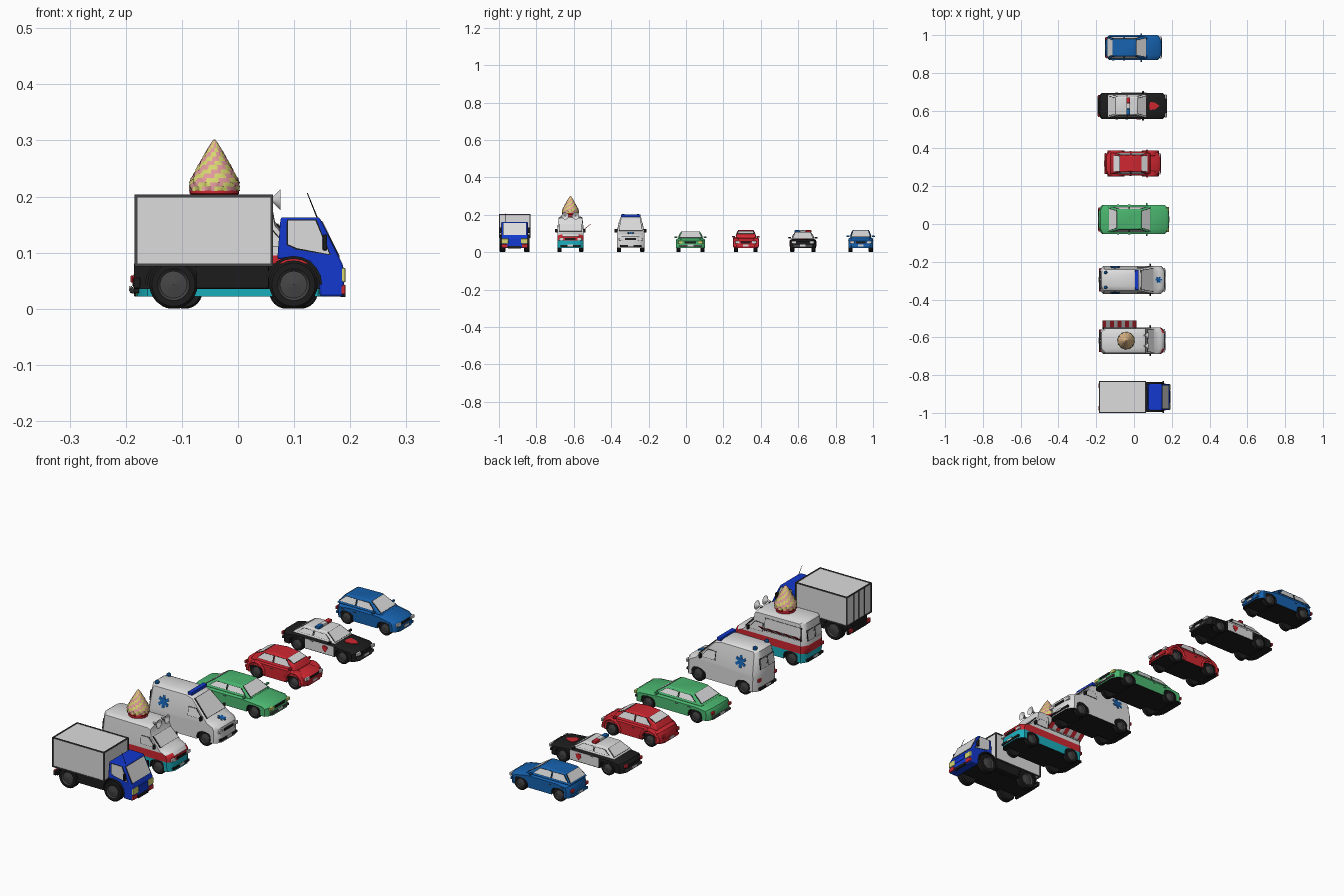
import bpy, bmesh, math
from mathutils import Vector as V

if "Cube" in bpy.data.objects:
    bpy.data.objects.remove(bpy.data.objects["Cube"])

MAT, SMOOTH = {}, []


def colour(name, r, g, b):
    MAT[name] = bpy.data.materials.new(name)
    MAT[name].diffuse_color = (r, g, b, 1)


colour("white", .72, .72, .73)
colour("black", .012, .012, .012)
colour("dark_grey", .06, .06, .06)
colour("red", .62, .02, .03)
colour("green", .07, .47, .16)
colour("cyan", .01, .42, .5)
colour("car_blue", .008, .12, .42)
colour("royal_blue", .006, .04, .62)
colour("pink", .75, .32, .34)
colour("yellow", .68, .68, .16)


def finish(name, bm, mats, smooth=False, bevel=0):
    bmesh.ops.recalc_face_normals(bm, faces=bm.faces)
    me = bpy.data.meshes.new(name)
    bm.to_mesh(me)
    bm.free()
    for m in mats:
        me.materials.append(MAT[m])
    ob = bpy.data.objects.new(name, me)
    bpy.context.collection.objects.link(ob)
    if bevel:
        b = ob.modifiers.new("bevel", 'BEVEL')
        b.width, b.segments, b.limit_method = bevel, 2, 'ANGLE'
    if smooth:
        SMOOTH.append(ob)


def loft(rings, rule=lambda j, k: 0):
    """Closed rings joined in sequence and capped; rule(ring, strip) gives the material."""
    bm = bmesh.new()
    vs = [[bm.verts.new(p) for p in r] for r in rings]
    n = len(vs[0])
    for j in range(len(vs) - 1):
        for k in range(n):
            f = bm.faces.new((vs[j][k], vs[j][(k + 1) % n], vs[j + 1][(k + 1) % n], vs[j + 1][k]))
            f.material_index = rule(j, k)
    bm.faces.new(vs[0])
    bm.faces.new(vs[-1])
    return bm


def rect(x0, x1, z0, z1):
    return [(x0, z0), (x1, z0), (x1, z1), (x0, z1)]


def prism(name, pts, ya, yb, mat, bevel=0, smooth=False):
    """Side profile (x, z) extruded between two y values, which may be functions of z."""
    g = lambda y, z: y(z) if callable(y) else y
    finish(name, loft([[(x, g(y, z), z) for x, z in pts] for y in (ya, yb)]), [mat], smooth, bevel)


def box(name, c, s, mat, bevel=0):
    prism(name, rect(c[0] - s[0] / 2, c[0] + s[0] / 2, c[2] - s[2] / 2, c[2] + s[2] / 2),
          c[1] - s[1] / 2, c[1] + s[1] / 2, mat, bevel)


def lathe(name, prof, loc, axis, mats, rule=lambda j, k: 0, segs=24, ripple=lambda a, h: 1):
    q = V(axis).to_track_quat('Z', 'Y')
    ang = [2 * math.pi * k / segs for k in range(segs)]
    rings = [[V(loc) + q @ V((r * ripple(a, h) * math.cos(a), r * ripple(a, h) * math.sin(a), h)) for a in ang] for r, h in prof]
    finish(name, loft(rings, rule), mats, smooth=True)


def plate(name, pts, mat, y0, lift=.002, frame=None):
    """Thin plate on a surface, facing away from the vehicle's middle, with an optional dark surround."""
    pts = [V(p) for p in pts]
    c = sum(pts, V()) / len(pts)
    n = sum(((p - c).cross(q - c) for p, q in zip(pts, pts[1:] + pts[:1])), V()).normalized()
    if n.dot(c - V((0, y0, .03))) < 0:
        n = -n
    finish(name, loft([[p - n * .002 for p in pts], [p + n * lift for p in pts]]), [mat])
    if frame:
        plate(name + "_frame", [p + (p - c).normalized() * .003 for p in pts], frame, y0, lift - .001)


def side_plates(name, pts, side, mat, y0, lift=.002, frame=None, signs=(-1, 1)):
    for s in signs:
        plate(name, [(x, y0 + s * side(z), z) for x, z in pts], mat, y0, lift, frame)


def end_pane(name, p, q, side, y0, a=.1, b=.9, w=.86):
    """Glass across a sloped front or rear profile segment p-q."""
    (xa, za), (xb, zb) = [V(p).lerp(V(q), t) for t in (a, b)]
    plate(name, [(xa, y0 - side(za) * w, za), (xa, y0 + side(za) * w, za),
                 (xb, y0 + side(zb) * w, zb), (xb, y0 - side(zb) * w, zb)], "white", y0, frame="black")


def wheels(name, xs, y0, outer, r, w):
    prof = [(.001, w * .9), (.18 * r, w * .8), (.56 * r, w * .65), (.66 * r, w), (.9 * r, w), (r, w * .7), (r, -w * .7), (.9 * r, -w)]
    for x in xs:
        for s in (-1, 1):
            lathe(name + "_wheel", prof, (x, y0 + s * (outer - w), r), (0, s, 0), ["black", "dark_grey"], lambda j, k: int(j < 3))


def arc(cx, cz, r, a0, a1, n=10):
    return [(cx + r * math.cos(a0 + (a1 - a0) * i / n), cz + r * math.sin(a0 + (a1 - a0) * i / n)) for i in range(n + 1)]


def fender(name, x, r, ra, y0, y1, mat, over=0, bevel=0):
    for s in (-1, 1):
        prism(name, arc(x, r, ra, -over, math.pi + over) + arc(x, r, r + .003, math.pi + over, -over), *sorted((s * y0[0] + y1, s * y0[1] + y1)), mat, bevel, True)


def body(name, y0, half, top, xs, r, mat, bands=(), t=0):
    """Vehicle shell: top line plus underside with wheel arches, rounded towards the sides."""
    zb, R = .022, r * 1.16
    a0 = math.asin((zb - r) / R)
    prof = list(top) + [p for x in sorted(xs, reverse=True) for p in arc(x, r, R, a0, math.pi - a0)]
    lo, hi = min(top)[0], max(top)[0]
    cx, hl = (lo + hi) / 2, (hi - lo) / 2
    rings = []
    for f in (-1, -.88, -.6, .6, .88, 1):
        a = max(0, abs(f) - .55) ** 2 / .2
        rings.append([(x - math.copysign(.02 * a * max(0, abs(x - cx) / hl * 4 - 3), x - cx), y0 + f * half,
                       z - .008 * a * min(1, max(0, z * 50 - 2.25))) for x, z in prof])
    bm = loft(rings, lambda j, k: int(k >= len(top) - 1))
    for zc in [.1] * bool(t) + [z for z, _ in bands]:
        bmesh.ops.bisect_plane(bm, geom=bm.verts[:] + bm.edges[:] + bm.faces[:], plane_co=(0, 0, zc), plane_no=(0, 0, 1))
    bmesh.ops.recalc_face_normals(bm, faces=bm.faces)
    for f in bm.faces:  # horizontal colour bands on upright faces
        if f.material_index == 0 and f.normal.z < .7:
            hit = [2 + i for i, (zc, _) in enumerate(bands) if f.calc_center_median().z < zc]
            f.material_index = hit[0] if hit else 0
    for v in bm.verts:  # upper sides lean inwards
        v.co.y = y0 + (v.co.y - y0) * (1 - t * max(0, v.co.z - .1) / .095)
    finish(name + "_body", bm, [mat, "black"] + [m for _, m in bands], smooth=True)
    box(name + "_underbody", (cx, y0, zb + .012), (hl * 1.7, half * 1.2, .02), "black")
    wheels(name, xs, y0, half * .985, r, .011)


def ends(name, y0, half, x0, x1, zl, lamp, bumper):
    """Lamps, bumpers, grille and plates at nose and tail."""
    for s in (-1, 1):
        box(name + "_headlight", (x1 - .004, y0 + s * half * .7, zl), (.009, .024, .013), lamp, .002)
        box(name + "_taillight", (x0 + .004, y0 + s * half * .72, zl), (.009, .018, .013), "red", .002)
    box(name + "_grille", (x1 - .003, y0, zl), (.007, half * .8, .01), "black")
    for x in (x0 + .003, x1 - .003):
        box(name + "_bumper", (x, y0, .033), (.01, half * 1.55, .011), bumper, .003)
        box(name + "_number_plate", (x + math.copysign(.005, x), y0, .036), (.002, .03, .009), "white")


def car(name, y0, half, x0, x1, belt, nose, cab, h, xs, mat, roof, lamp="white", bumper="dark_grey", rear=0):
    """Shell, cabin with glass, lamps; cab is the rear-to-front cabin line."""
    top = [(x0 + .005, .022), (x0, .055), (x0 + .009, belt - .006), (x0 + .07, belt), (.055, belt),
           (x1 - .016, nose), (x1 - .001, nose - .01), (x1, .022)]
    body(name, y0, half, top, xs, .0305, mat)
    lo = cab[0][1]
    side = lambda z: half * (.89 - .24 * (z - lo) / (h - lo))
    prism(name + "_cabin", cab, lambda z: y0 - side(z), lambda z: y0 + side(z), roof, .004, True)
    end_pane(name + "_rear_window", cab[rear], cab[rear + 1], side, y0, .18 - .1 * rear)
    end_pane(name + "_windshield", cab[-2 - rear], cab[-1 - rear], side, y0, .1, .87)
    a, b = cab[rear + 1][0], cab[-2 - rear][0]  # roof ends
    m, zw, zt = (a + b) / 2, belt + .006, h - .01
    side_plates(name + "_front_window", [(m + .004, zw), (b + .026, zw), (b, zt), (m + .004, zt)], side, "white", y0, frame="black")
    side_plates(name + "_back_window", [(a - .02, zw), (m - .004, zw), (m - .004, zt), (a + .006, zt)], side, "white", y0, frame="black")
    ends(name, y0, half, x0 - .001, x1 + .001, .053, lamp, bumper)
    for s in (-1, 1):
        box(name + "_mirror", (b + .033, y0 + s * half * 1.02, belt + .004), (.009, .016, .008), mat, .002)
        for x in (m, a):
            box(name + "_door_handle", (x, y0 + s * half, .062), (.012, .003, .003), "dark_grey")


# four cars
car("green_sedan", .024, .077, -.187, .183, .077, .069, [(-.14, .073), (-.085, .111), (.035, .112), (.09, .073)], .112,
    (-.115, .112), "green", "green", "yellow")
dome = [(-.018 + .108 * math.cos(a), .073 + .047 * math.sin(a)) for a in (math.pi * (1 - i / 6) for i in range(7))]
car("red_coupe", .32, .064, -.154, .14, .08, .068, dome, .12, (-.095, .086), "red", "red", bumper="red", rear=1)
for x in (-.095, .086):
    fender("red_coupe_fender", x, .032, .046, (.04, .069), .32, "red", .15, .004)
py = .625
car("police_car", py, .069, -.19, .172, .074, .067, [(-.14, .071), (-.092, .105), (.015, .107), (.068, .071)], .107,
    (-.11, .105), "black", "white")
car("blue_hatchback", .934, .066, -.15, .145, .081, .069, [(-.144, .077), (-.11, .117), (.005, .12), (.07, .077)], .12,
    (-.094, .09), "car_blue", "car_blue", bumper="car_blue")

# police doors, shields and light bar
SHIELD = [(-1, .8), (0, 1), (1, .8), (.8, -.2), (0, -1), (-.8, -.2)]
flat = lambda z: .069
side_plates("police_door", rect(-.07, .065, .025, .065), flat, "white", py, .001)
side_plates("police_door_shield", [(.025 + .013 * a, .045 + .014 * b) for a, b in SHIELD], flat, "red", py, .003)
plate("police_hood_shield", [(.107 - .028 * b, py + .022 * a, .0705 + .0021 * b) for a, b in SHIELD], "red", py)
for i, m in enumerate(("car_blue", "white", "red")):
    box("police_light_bar", (-.03, py + .03 * (i - 1), .112), (.02, .03, .012), m, .003)


def van(name, y0, half, t, roof, **kw):
    """Van shell with sloped windshield and short hood; returns the half width by height."""
    side = lambda z: half * (1 - t * max(0, z - .1) / .095)
    top = [(-.18, .022), (-.183, .09), (-.173, .188), (-.164, .194)] + roof + [(.11, .108), (.15, .096), (.161, .085), (.163, .022)]
    body(name, y0, half, top, (-.118, .1), .033, "white", t=t, **kw)
    end_pane(name + "_windshield", roof[-1], (.11, .108), side, y0)
    side_plates(name + "_cab_window", [(.02, .112), (.085, .112), (.055, .145), (.02, .145)], side, "white", y0, frame="black")
    ends(name, y0, half, -.184, .164, .07, "white", "black")
    for s in (-1, 1):
        box(name + "_mirror", (.085, y0 + s * (half + .004), .115), (.008, .016, .017), "black", .002)
        back = lambda u, z: (-.183 + .1 * (z - .09), y0 + s * u, z)
        plate(name + "_rear_window", [back(u, z) for u, z in rect(.006, .045, .115, .155)], "white", y0, frame="black")
    return side


# ambulance with six-armed stars, beacons and light bar
ay = -.296
aside = van("ambulance", ay, .074, .27, [(0, .195), (.03, .187)])


def star(name, place, size):
    for k in range(3):
        a = math.pi / 2 + k * math.pi / 3
        c, s = size * math.cos(a), size * math.sin(a)
        plate(name, [place(i * c - j * .24 * s, i * s + j * .24 * c) for i, j in rect(-1, 1, -1, 1)], "car_blue", ay)


for s in (-1, 1):
    star("ambulance_side_star", lambda u, w: (-.1 + u, ay + s * aside(.135 + w), .135 + w), .025)
    lathe("ambulance_beacon", [(.009, 0), (.009, .009), (.005, .013)], (-.15, ay + s * .04, .191), (0, 0, 1), ["car_blue"], segs=12)
star("ambulance_hood_star", lambda u, w: (.13 + w, ay + u, .102 - .3 * w), .017)
box("ambulance_light_bar", (.015, ay, .195), (.02, .105, .014), "royal_blue", .003)

# ice cream van with hatch, striped awning and horns
iy = -.618
iside = van("ice_cream_van", iy, .07, .1, [(.045, .192), (.06, .186), (.066, .155)], bands=((.062, "cyan"), (.095, "red")))
side_plates("serving_hatch", rect(-.16, .008, .115, .17), iside, "white", iy, frame="black", signs=(1,))
for i in range(9):
    plate("awning_stripe", [(x - .167 + i * .02, iy + .066 + .041 * v, .118 + .032 * v) for x, v in rect(0, .02, 0, 1)],
          "white" if i % 2 else "red", iy, .001)
for s in (-1, 1):
    lathe("van_horn", [(.003, 0), (.005, .012), (.019, .026), (.016, .025), (.002, .014)], (.05, iy + s * .028, .194), (1, 0, 0), ["white"])
    box("van_horn_stand", (.055, iy + s * .028, .19), (.006, .006, .008), "black")
lathe("ice_cream_dish", [(.038, 0), (.039, .015), (.044, .018), (.044, .024)], (-.042, iy, .187), (0, 0, 1), ["red"])
drop = [(.0445 * math.cos((u - .15) / .85 * math.pi / 2) ** .5 * (1 - .7 * max(0, u - .15)) if u < 1 else .001, .092 * u) for u in (i / 12 for i in range(13))]
drop = [(min(r, .0445 * (1 - max(0, h - .014) / .079) ** .9 + .0005), h) for r, h in drop]
lathe("ice_cream_swirl", drop, (-.042, iy, .21), (0, 0, 1), ["pink", "yellow"],
      lambda j, k: (k - j * 4) // 6 % 2, 72, lambda a, h: 1 + .05 * math.cos(12 * (a - h * 45)))

# box truck: cargo box with dark edging
ty, X, Z, W = -.916, (-.182, .06), (.078, .201), .082
xm, zm, lx, lz = sum(X) / 2, sum(Z) / 2, X[1] - X[0], Z[1] - Z[0]
box("cargo_box", (xm, ty, zm), (lx, W * 2, lz), "white")
E = .005
for z in Z:
    for x in X:
        box("cargo_edge_cross", (x, ty, z), (E, W * 2 + E, E), "dark_grey")
for s in (-1, 1):
    for z in Z:
        box("cargo_edge_long", (xm, ty + s * W, z), (lx + E, E, E), "dark_grey")
    for x in X:
        box("cargo_edge_post", (x, ty + s * W, zm), (E, E, lz), "dark_grey")
    box("cargo_hinge_bar", (X[0] - .001, ty + s * .035, zm), (.003, .003, lz), "dark_grey")
    box("truck_side_skirt", (-.01, ty + s * .066, .058), (.13, .025, .045), "black", .003)
    box("truck_taillight", (-.184, ty + s * .06, .05), (.006, .025, .013), "red")
    box("truck_headlight", (.187, ty + s * .052, .06), (.01, .036, .026), "yellow", .003)
    box("truck_indicator", (.187, ty + s * .054, .034), (.01, .032, .018), "red", .003)
    box("truck_mirror", (.155, ty + s * .077, .118), (.008, .014, .028), "black", .002)
box("cargo_door_gap", (X[0] - .001, ty, zm), (.003, .004, lz), "black")
box("truck_chassis", (-.02, ty, .058), (.33, .1, .045), "black")
box("truck_rear_beam", (-.18, ty, .046), (.012, .15, .02), "black", .003)
# truck cab, wheels and fenders
CAB = [(.07, .088), (.076, .163), (.145, .163), (.186, .08), (.19, .066), (.188, .022), (.146, .022), (.143, .06), (.128, .083), (.1, .09)]
prism("truck_cab", CAB, ty - .07, ty + .07, "royal_blue", .004, True)
flat = lambda z: .07
end_pane("truck_windshield", CAB[2], CAB[3], flat, ty, .1, .85)
side_plates("truck_cab_window", [(.089, .157), (.138, .157), (.163, .097), (.105, .108), (.089, .115)], flat, "white", ty, frame="black")
box("truck_grille", (.189, ty, .062), (.005, .06, .02), "royal_blue")
box("truck_bumper", (.187, ty, .027), (.01, .07, .013), "black", .002)
lathe("truck_antenna", [(.0012, 0), (.0008, .05)], (.142, ty - .05, .16), (-.4, 0, 1), ["black"], segs=8)
wheels("truck", (-.115, .099), ty, .08, .043, .015)
for x in (-.115, .099):
    fender("truck_fender", x, .043, .051, (.045, .08), ty, "black")

# smooth shading with crisp edges
bpy.ops.object.select_all(action='DESELECT')
for ob in SMOOTH:
    ob.select_set(True)
bpy.context.view_layer.objects.active = SMOOTH[0]
bpy.ops.object.shade_smooth_by_angle(angle=math.radians(35))

for m in bpy.data.materials:
    if m.users and not m.is_grease_pencil:
        m.use_nodes = True
        m.node_tree.nodes["Principled BSDF"].inputs["Base Color"].default_value = m.diffuse_color
